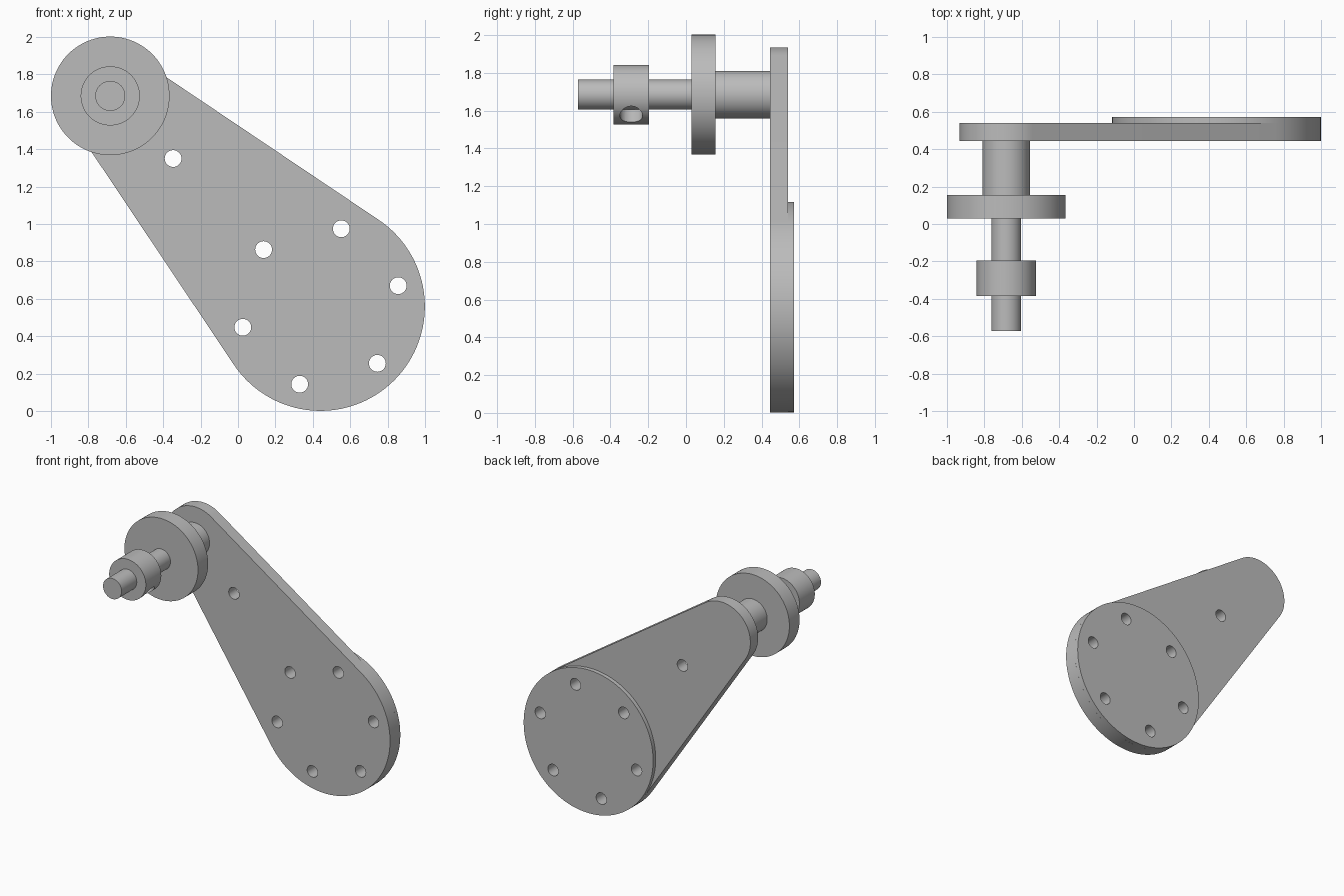
import bpy, bmesh
from math import sin, cos, pi, radians, asin, hypot, atan2
from mathutils import Matrix

if "Cube" in bpy.data.objects:
    bpy.data.objects.remove(bpy.data.objects["Cube"], do_unlink=True)

grey = bpy.data.materials.new("plain grey")
grey.use_nodes = True
colour = (0.5, 0.5, 0.5, 1)
grey.diffuse_color = colour
grey.node_tree.nodes["Principled BSDF"].inputs["Base Color"].default_value = colour

PIVOT, PIVOT_R = (-0.683, 1.685), 0.25   # small end of the arm
HUB, HUB_R = (0.441, 0.559), 0.558       # large end of the arm


def arc(centre, radius, start, end, steps):
    """Points on an arc in the x-z plane."""
    return [(centre[0] + radius * cos(start + (end - start) * i / steps),
             centre[1] + radius * sin(start + (end - start) * i / steps))
            for i in range(steps + 1)]


def prism(name, outline, y0, y1):
    """Extrude an x-z outline from y0 to y1."""
    bm = bmesh.new()
    face = bm.faces.new([bm.verts.new((x, y0, z)) for x, z in outline])
    out = bmesh.ops.extrude_face_region(bm, geom=[face])
    moved = [v for v in out["geom"] if isinstance(v, bmesh.types.BMVert)]
    bmesh.ops.translate(bm, verts=moved, vec=(0, y1 - y0, 0))
    bmesh.ops.recalc_face_normals(bm, faces=bm.faces)
    mesh = bpy.data.meshes.new(name)
    bm.to_mesh(mesh)
    bm.free()
    mesh.materials.append(grey)
    obj = bpy.data.objects.new(name, mesh)
    bpy.context.collection.objects.link(obj)
    return obj


def cylinder(name, centre, radius, y0, y1, sides=96):
    return prism(name, arc(centre, radius, 0, 2 * pi, sides)[:-1], y0, y1)


def activate(obj):
    bpy.ops.object.select_all(action="DESELECT")
    obj.select_set(True)
    bpy.context.view_layer.objects.active = obj


def cut(obj, cutter):
    mod = obj.modifiers.new("cut", "BOOLEAN")
    mod.operation, mod.solver, mod.object = "DIFFERENCE", "EXACT", cutter
    activate(obj)
    bpy.ops.object.modifier_apply(modifier=mod.name)


# Tapered arm: two arcs joined by their common tangents
dx, dz = HUB[0] - PIVOT[0], HUB[1] - PIVOT[1]
axis = atan2(dz, dx)
half = pi / 2 + asin((HUB_R - PIVOT_R) / hypot(dx, dz))
outline = (arc(HUB, HUB_R, axis - half, axis + half, 72)
           + arc(PIVOT, PIVOT_R, axis + half, axis + 2 * pi - half, 48))
arm = prism("arm_plate", outline, 0.445, 0.54)
disc = cylinder("back_disc", HUB, HUB_R, 0.54, 0.572)

# Bolt holes: a ring of six in the hub and one single hole along the arm
holes = [(HUB[0] + 0.43 * cos(radians(a)), HUB[1] + 0.43 * sin(radians(a)))
         for a in range(15, 375, 60)]
holes.append((-0.347, 1.35))
for centre in holes:
    cutter = cylinder("hole_cutter", centre, 0.045, 0.3, 0.7, 32)
    cut(arm, cutter)
    if centre != holes[-1]:
        cut(disc, cutter)
    bpy.data.objects.remove(cutter, do_unlink=True)

# Stepped spindle
boss = cylinder("boss", PIVOT, 0.126, 0.155, 0.445)
flange = cylinder("flange", PIVOT, 0.317, 0.03, 0.155)
shaft = cylinder("shaft", PIVOT, 0.08, -0.572, 0.03)
collar = cylinder("collar", PIVOT, 0.158, -0.385, -0.195)

# Collar bore for the shaft, and a set screw hole angled downwards
bore = cylinder("bore_cutter", PIVOT, 0.08, -0.6, 0.0)
screw = cylinder("screw_cutter", (0, 0), 0.06, 0, 0.3, 32)
screw.data.transform(Matrix.Translation((PIVOT[0], -0.29, PIVOT[1]))
                     @ Matrix.Rotation(radians(45), 4, "Y")
                     @ Matrix.Rotation(radians(-90), 4, "Z"))
for cutter in (bore, screw):
    cut(collar, cutter)
    bpy.data.objects.remove(cutter, do_unlink=True)

for part in (arm, disc, boss, flange, shaft, collar):
    activate(part)
    bpy.ops.object.shade_smooth_by_angle(angle=radians(30))
